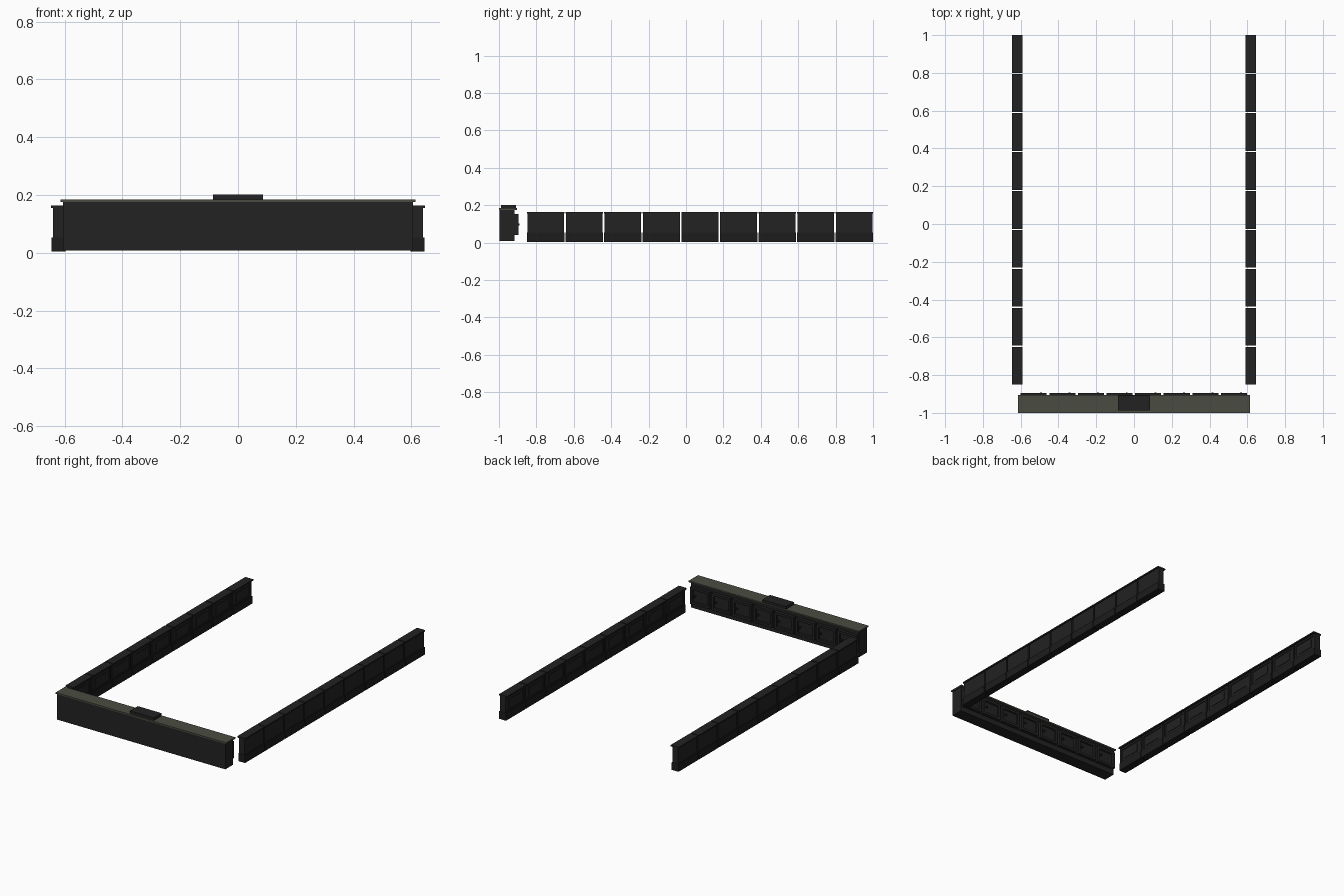
import bpy, bmesh
from mathutils import Vector

if "Cube" in bpy.data.objects:
    bpy.data.objects.remove(bpy.data.objects["Cube"])


def material(name, colour):
    m = bpy.data.materials.new(name)
    m.diffuse_color = (*colour, 1)
    m.use_nodes = True
    m.node_tree.nodes["Principled BSDF"].inputs["Base Color"].default_value = m.diffuse_color
    return m


black = material("charcoal", (0.016, 0.016, 0.016))
dark = material("dark charcoal", (0.012, 0.012, 0.012))
olive = material("olive worktop", (0.068, 0.073, 0.054))


def box(bm, x0, x1, y0, y1, z0, z1):
    """Add a box and return its faces."""
    verts = bmesh.ops.create_cube(bm, size=1)["verts"]
    for v in verts:
        v.co = Vector(((x0 + x1) / 2 + v.co.x * (x1 - x0),
                       (y0 + y1) / 2 + v.co.y * (y1 - y0),
                       (z0 + z1) / 2 + v.co.z * (z1 - z0)))
    return list({f for v in verts for f in v.link_faces})


def panel(bm, faces, direction, rim, depth):
    """Sink a framed panel into the face pointing along direction."""
    for f in faces:
        f.normal_update()
    face = max(faces, key=lambda f: f.normal.dot(direction))
    bmesh.ops.inset_region(bm, faces=[face], thickness=rim, use_even_offset=True)
    bmesh.ops.inset_region(bm, faces=[face], thickness=0.003, depth=-depth,
                           use_even_offset=True)


def finish(bm, name, mat):
    bmesh.ops.recalc_face_normals(bm, faces=bm.faces)
    mesh = bpy.data.meshes.new(name)
    bm.to_mesh(mesh)
    bm.free()
    mesh.materials.append(mat)
    obj = bpy.data.objects.new(name, mesh)
    bpy.context.collection.objects.link(obj)
    return obj


def simple(name, mat, *dims):
    bm = bmesh.new()
    box(bm, *dims)
    return finish(bm, name, mat)


# Two mirrored rows of nine cabinets, framed panels facing inward
PITCH, LENGTH = 0.2062, 0.2
for side, s in (("left", -1), ("right", 1)):
    for i in range(9):
        y0 = -0.85 + i * PITCH
        y1 = y0 + LENGTH

        def span(a, b):
            return sorted((s * a, s * b))

        bm = bmesh.new()
        # carcass with a recessed inner panel
        faces = box(bm, *span(0.602, 0.640), y0 + 0.002, y1 - 0.002, 0.045, 0.157)
        panel(bm, faces, Vector((-s, 0, 0)), 0.014, 0.004)
        # raised panel inside the frame
        box(bm, *span(0.603, 0.610), y0 + 0.04, y1 - 0.04, 0.075, 0.127)
        # top slab
        box(bm, *span(0.590, 0.647), y0, y1, 0.155, 0.164)
        finish(bm, f"{side}_cabinet_{i + 1}", black)
        simple(f"{side}_plinth_{i + 1}", dark, *span(0.597, 0.646), y0, y1, 0.004, 0.053)

# Front counter with worktop and raised block
simple("counter_body", black, -0.606, 0.606, -0.996, -0.917, 0.008, 0.176)
simple("counter_worktop", olive, -0.614, 0.614, -1.0, -0.904, 0.175, 0.184)
simple("counter_block", black, -0.086, 0.086, -0.988, -0.908, 0.184, 0.201)

# Eight framed doors with knobs on the back of the counter
for i in range(8):
    x0 = -0.600 + i * 0.1515
    x1 = x0 + 0.138
    bm = bmesh.new()
    faces = box(bm, x0, x1, -0.917, -0.896, 0.042, 0.152)
    panel(bm, faces, Vector((0, 1, 0)), 0.016, 0.008)
    box(bm, x0 + 0.102, x0 + 0.112, -0.906, -0.891, 0.092, 0.102)
    finish(bm, f"counter_door_{i + 1}", black)
